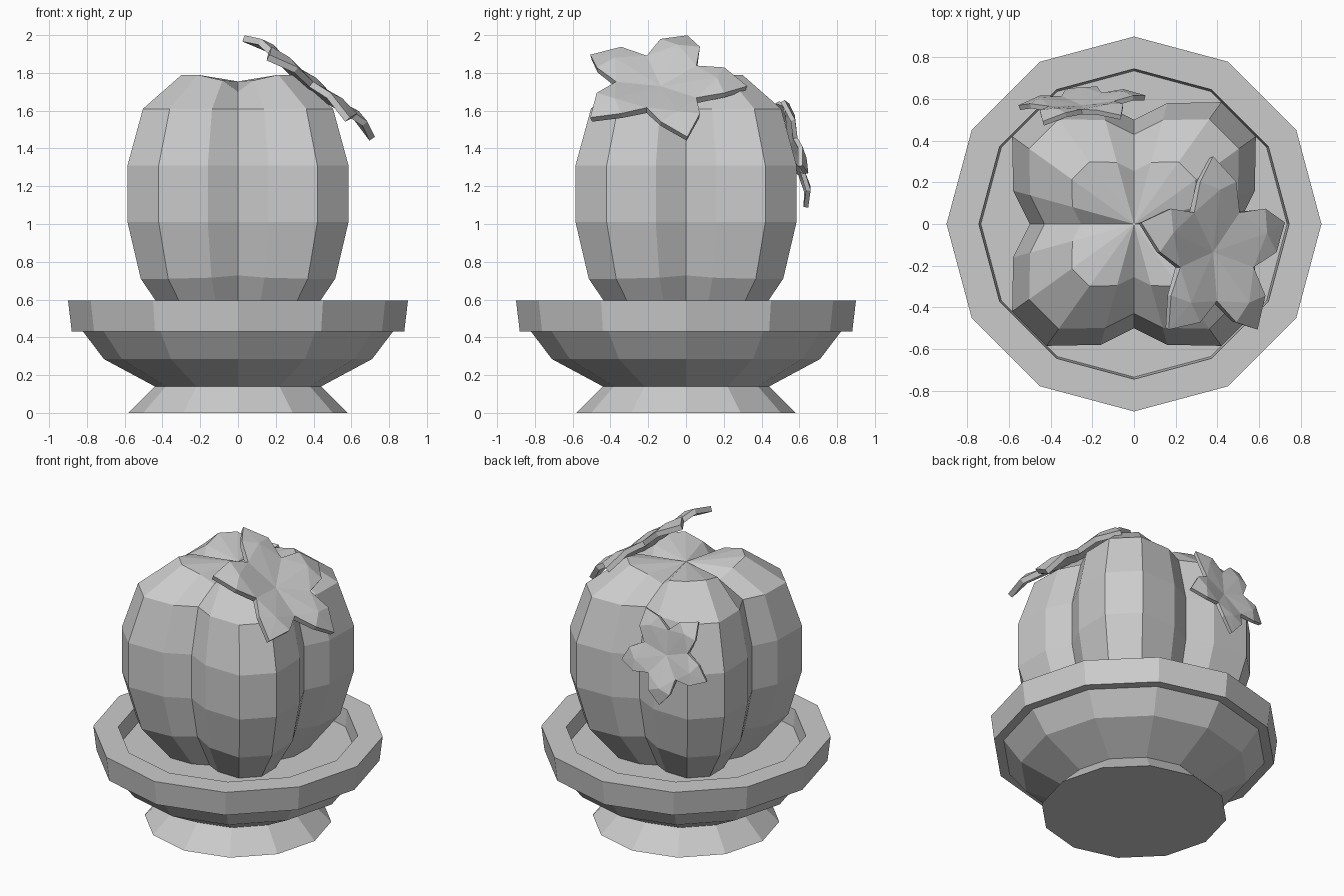
import bpy, bmesh, math
from mathutils import Matrix, Vector

if "Cube" in bpy.data.objects:
    bpy.data.objects.remove(bpy.data.objects["Cube"])


def finish(bm, name):
    bmesh.ops.recalc_face_normals(bm, faces=bm.faces[:])
    me = bpy.data.meshes.new(name)
    bm.to_mesh(me)
    bm.free()
    ob = bpy.data.objects.new(name, me)
    bpy.context.collection.objects.link(ob)
    return ob


def skin(bm, rings, bottom, top):
    """Bridge equal rings of points, closing each end with a fan."""
    vs = [[bm.verts.new(p) for p in ring] for ring in rings]
    n = len(vs[0])
    for a, b in zip(vs, vs[1:]):
        for i in range(n):
            j = (i + 1) % n
            bm.faces.new((a[i], a[j], b[j], b[i]))
    for ring, centre in ((vs[0], bottom), (vs[-1], top)):
        c = bm.verts.new(centre)
        for i in range(n):
            bm.faces.new((ring[i], ring[(i + 1) % n], c))


# Pot: twelve-sided lathe, including rim and soil surface
profile = [(.58, 0), (.44, .14), (.71, .285), (.82, .43), (.88, .43),
           (.90, .595), (.745, .595), (.735, .48)]
bm = bmesh.new()
skin(bm, [[(r * math.cos(i * math.pi / 6), r * math.sin(i * math.pi / 6), z)
           for i in range(12)] for r, z in profile], (0, 0, 0), (0, 0, .48))
finish(bm, "pot")

# Cactus: four-lobed cross-section, third value is the dip of the top ring
quarter = [(.50, 0, .09), (.58, .16, .03), (.585, .42, 0),
           (.42, .585, 0), (.16, .58, .03)]
section = []
for q in range(4):
    for x, y, d in quarter:
        for _ in range(q):
            x, y = -y, x
        section.append((x, y, d))
levels = [(.60, .47, 0), (.88, .71, -.2), (1, 1.01, 0), (1, 1.31, 0),
          (.86, 1.61, 0), (.51, 1.79, 1)]
bm = bmesh.new()
skin(bm, [[(x * s, y * s, z - d * k) for x, y, d in section]
          for s, z, k in levels], (0, 0, .47), (0, 0, 1.755))
finish(bm, "cactus_body")


# Flower: five folded petals around a sunken centre
def flower(name, centre, normal, tip_dir, size):
    bm = bmesh.new()

    def polar(r, deg, h):
        a = math.radians(deg)
        return bm.verts.new((r * math.cos(a), r * math.sin(a), h))

    mid = polar(0, 0, 0)
    notches = [polar(.235, 90 + 72 * i - 36, .03) for i in range(5)]
    for i in range(5):
        a = 90 + 72 * i
        n0, n1 = notches[i], notches[(i + 1) % 5]
        ridge = polar(.30, a, .055)
        s0, s1 = polar(.355, a - 18, .04), polar(.355, a + 18, .04)
        tip = polar(.46, a, 0)
        for f in ((mid, n0, ridge), (mid, ridge, n1), (n0, s0, ridge),
                  (ridge, s1, n1), (s0, tip, ridge), (ridge, tip, s1)):
            bm.faces.new(f)
    z = Vector(normal).normalized()
    x = Vector(tip_dir).cross(z).normalized()
    y = z.cross(x)
    m = Matrix((x, y, z)).transposed().to_4x4()
    bm.transform(Matrix.Translation(centre) @ m @ Matrix.Scale(size, 4))
    ob = finish(bm, name)
    # make sure the shell thickens toward the cactus
    if sum((p.normal.dot(z) for p in ob.data.polygons)) < 0:
        ob.data.flip_normals()
    mod = ob.modifiers.new("thickness", 'SOLIDIFY')
    mod.thickness = .035 * size
    mod.offset = -1
    return ob


flower("large_flower", (.38, -.135, 1.73), (.615, 0, .789), (0, 1, 0), 1)
flower("small_flower", (-.25, .57, 1.40), (-.08, .97, .24), (0, .24, -.97), .70)
